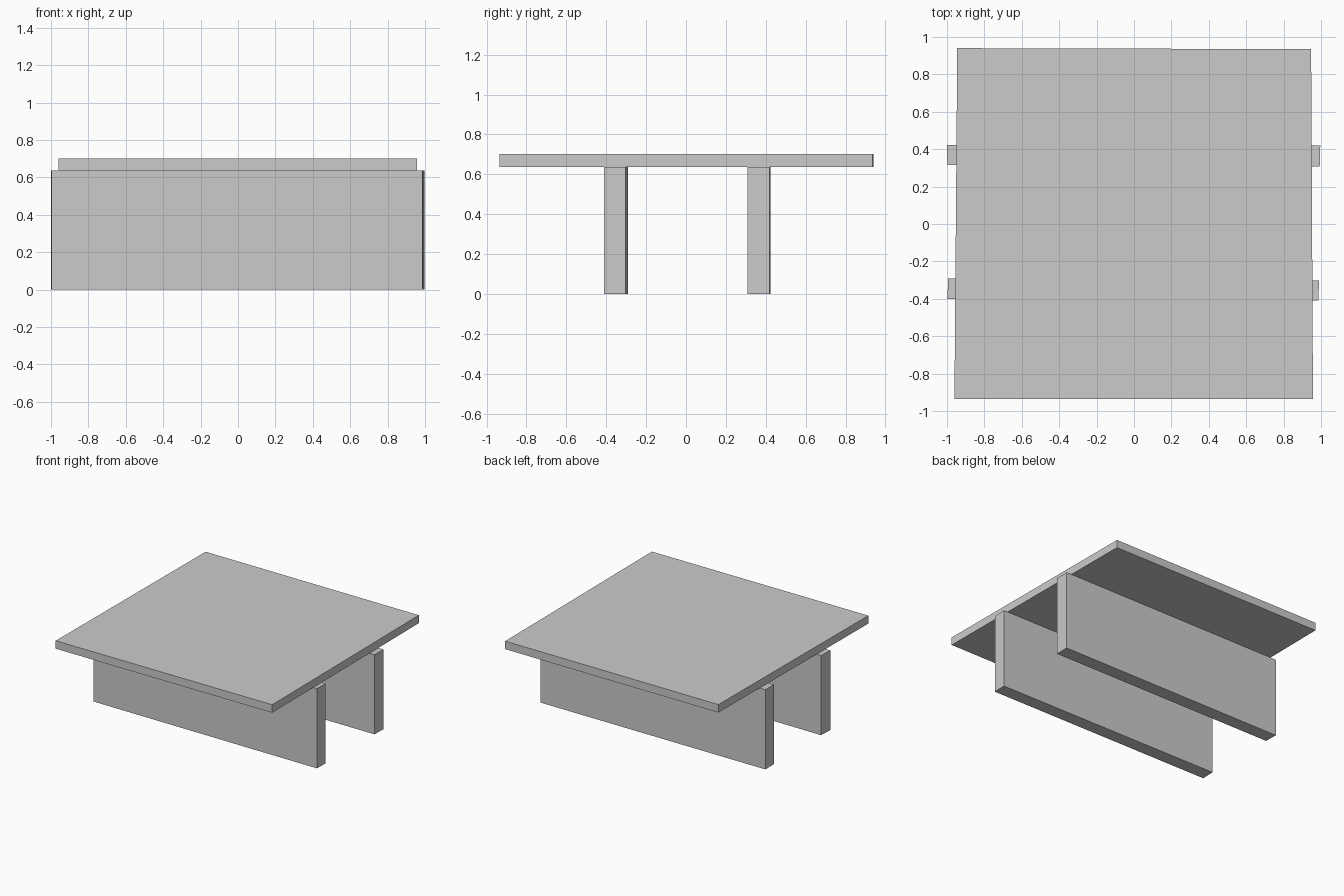
import bpy, bmesh

if "Cube" in bpy.data.objects:
    bpy.data.objects.remove(bpy.data.objects["Cube"])


def slab(name, outline, z0, z1):
    """Extrude a four-cornered plan outline from z0 to z1."""
    bm = bmesh.new()
    base = bm.faces.new([bm.verts.new((x, y, z0)) for x, y in outline])
    top = bmesh.ops.extrude_face_region(bm, geom=[base], use_keep_orig=True)
    for v in top["geom"]:
        if isinstance(v, bmesh.types.BMVert):
            v.co.z = z1
    bmesh.ops.recalc_face_normals(bm, faces=bm.faces[:])
    mesh = bpy.data.meshes.new(name)
    bm.to_mesh(mesh)
    bm.free()
    obj = bpy.data.objects.new(name, mesh)
    bpy.context.collection.objects.link(obj)
    return obj


# Slightly uneven table top
slab("table_top", [(-0.96, -0.935), (0.957, -0.935),
                   (0.947, 0.935), (-0.945, 0.94)], 0.638, 0.702)

# Two full-width panel legs, a touch out of square
slab("front_leg", [(-0.998, -0.40), (0.986, -0.41),
                   (0.989, -0.303), (-0.993, -0.29)], 0.0, 0.638)
slab("back_leg", [(-0.998, 0.315), (0.993, 0.308),
                  (0.996, 0.419), (-1.0, 0.423)], 0.0, 0.638)
